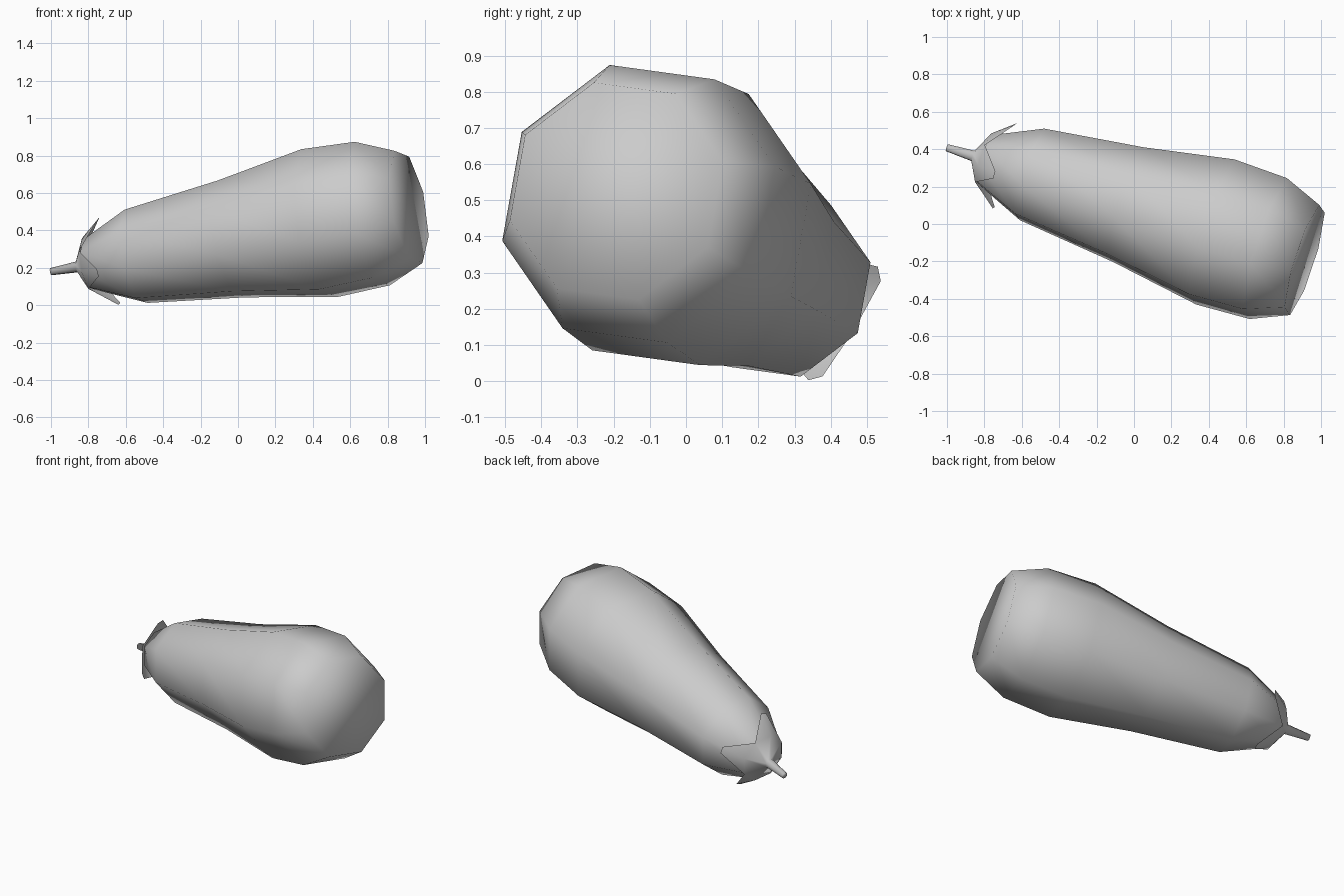
import bpy
import bmesh
from math import cos, sin, radians
from mathutils import Vector

cube = bpy.data.objects.get("Cube")
if cube:
    bpy.data.objects.remove(cube, do_unlink=True)

# One plain colour for the whole vegetable
grey = bpy.data.materials.new("plain grey")
grey.use_nodes = True
colour = (0.6, 0.6, 0.6, 1)
grey.diffuse_color = colour
grey.node_tree.nodes["Principled BSDF"].inputs["Base Color"].default_value = colour

# Leaning axis of the vegetable and two directions across it
ORIGIN = Vector((-0.545, 0.265, 0.262))
AXIS = Vector((0.94, -0.295, 0.17)).normalized()
UP = (Vector((0, 0, 1)) - AXIS * AXIS.z).normalized()
SIDE = AXIS.cross(UP)
SIDES = 8
TURN = 15


def place(bm, along, radius, degrees):
    a = radians(degrees)
    return bm.verts.new(ORIGIN + AXIS * along + (UP * cos(a) + SIDE * sin(a)) * radius)


def ring(bm, along, radius):
    return [place(bm, along, radius, TURN + 360 / SIDES * i) for i in range(SIDES)]


def loft(bm, profile):
    """Join rings given as (distance along the axis, radius)."""
    rings = [ring(bm, t, r) for t, r in profile]
    for a, b in zip(rings, rings[1:]):
        for i in range(SIDES):
            j = (i + 1) % SIDES
            bm.faces.new((a[i], a[j], b[j], b[i]))
    return rings


def finish(bm, name):
    bmesh.ops.recalc_face_normals(bm, faces=bm.faces)
    mesh = bpy.data.meshes.new(name)
    bm.to_mesh(mesh)
    bm.free()
    mesh.materials.append(grey)
    for p in mesh.polygons:
        p.use_smooth = True
    obj = bpy.data.objects.new(name, mesh)
    bpy.context.collection.objects.link(obj)


# Body: eight-sided, widening to a blunt end
bm = bmesh.new()
rings = loft(bm, [(-0.31, 0.05), (-0.265, 0.142), (0, 0.262), (0.546, 0.328),
                  (1.043, 0.415), (1.343, 0.403), (1.55, 0.315)])
bm.faces.new(rings[0])
bm.faces.new(rings[-1])
finish(bm, "body")

# Stem flowing into a cap with four blunt, flared leaves
bm = bmesh.new()
rings = loft(bm, [(-0.484, 0.02), (-0.335, 0.03), (-0.27, 0.15)])
bm.faces.new(rings[0])
rim = rings[-1]
for i in range(0, SIDES, 2):
    middle = TURN + 360 / SIDES * i
    left = place(bm, -0.155, 0.24, middle - 5)
    right = place(bm, -0.155, 0.24, middle + 5)
    bm.faces.new((rim[i - 1], rim[i], left))
    bm.faces.new((rim[i], right, left))
    bm.faces.new((rim[i], rim[i + 1], right))
finish(bm, "stem_and_leaves")
